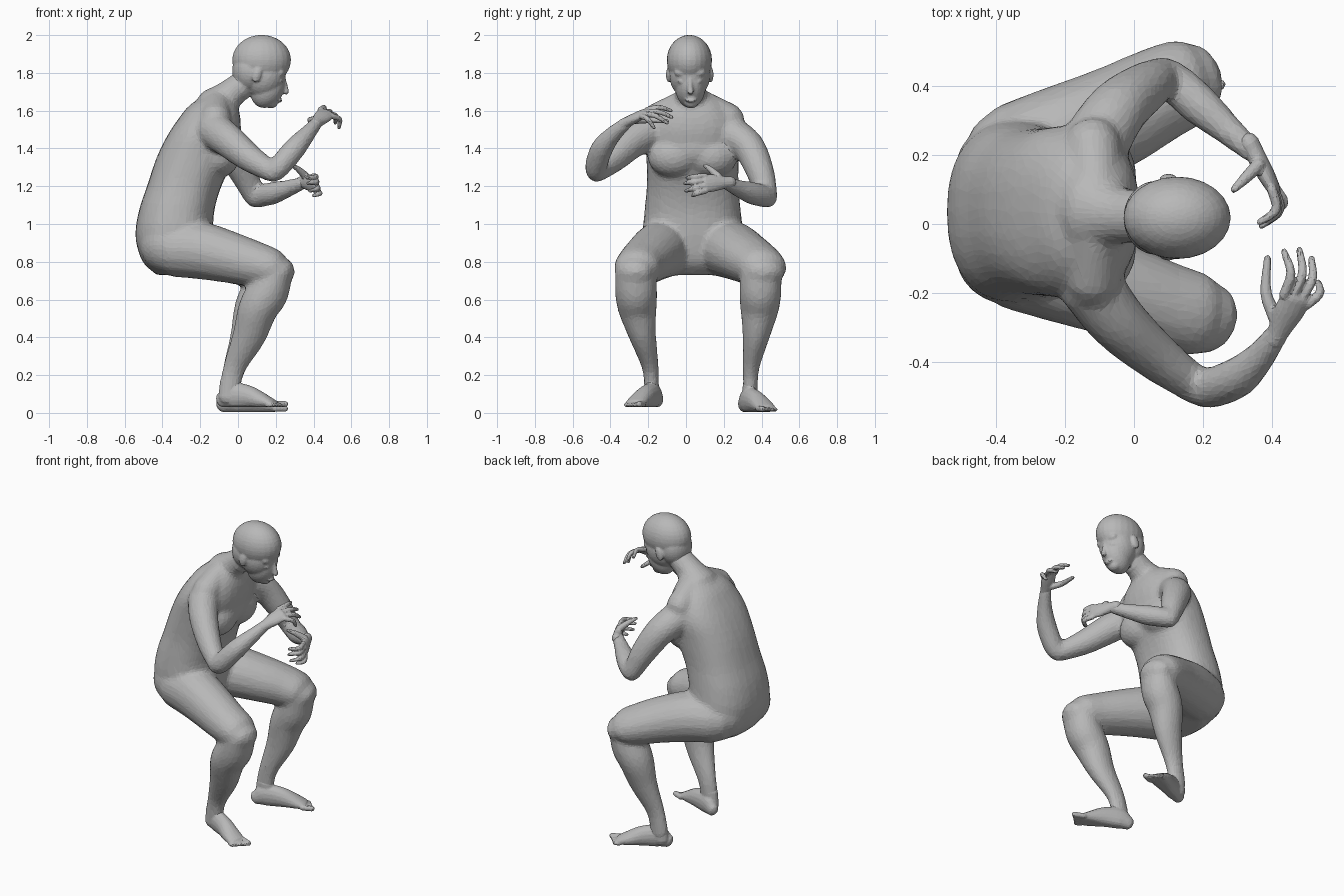
import bpy, bmesh
from math import sin, cos, pi, radians, copysign
from mathutils import Vector, Matrix

if "Cube" in bpy.data.objects:
    bpy.data.objects.remove(bpy.data.objects["Cube"])

X, Y, Z = Vector((1, 0, 0)), Vector((0, 1, 0)), Vector((0, 0, 1))
grey = bpy.data.materials.new("clay grey")
grey.use_nodes = True
grey.diffuse_color = (.48, .48, .48, 1)
grey.node_tree.nodes["Principled BSDF"].inputs["Base Color"].default_value = grey.diffuse_color


def catmull(rows, steps=4):
    """Smooth a list of (x, y, z, radius_u, radius_v) rows."""
    p = [Vector(r) for r in rows]
    p = [2 * p[0] - p[1]] + p + [2 * p[-1] - p[-2]]
    out = []
    for a, b, c, d in zip(p, p[1:], p[2:], p[3:]):
        for i in range(steps):
            t = i / steps
            out.append(b + (c - a) * t / 2 + (2 * a - 5 * b + 4 * c - d) * t * t / 2
                       + (3 * b - a - 3 * c + d) * t ** 3 / 2)
    return out + [p[-2]]


def loft(bm, rows, ref, level=False, floor=None, sides=16):
    """Closed tube of rings; ref sets the direction of radius_u.
    Level rings lie flat and are a little boxy."""
    rows = catmull(rows)
    pts = [Vector(r[:3]) for r in rows]
    last = len(rows) - 1
    power = .85 if level else 1
    rings = []
    for i, r in enumerate(rows):
        t = (pts[min(i + 1, last)] - pts[max(i - 1, 0)]).normalized()
        u = (X if level else ref - t * ref.dot(t)).normalized()
        v = Y if level else t.cross(u)
        a, b = r[3], r[4]
        stages = [(0, 1)]
        dome = [(sin(radians(k)), cos(radians(k))) for k in (35, 70)]
        if i == 0:
            stages = [(-s, c) for s, c in reversed(dome)] + stages
        if i == last:
            stages += dome
        for s, c in stages:
            lift = 0 if level else min(a, b) * s
            ring = []
            for k in range(sides):
                w = 2 * pi * k / sides
                p, q = (copysign(abs(f) ** power, f) for f in (cos(w), sin(w)))
                co = pts[i] + t * lift + (u * a * p + v * b * q) * c
                if floor is not None:
                    co.z = max(co.z, floor)
                ring.append(bm.verts.new(co))
            rings.append(ring)
    for lo, hi in zip(rings, rings[1:]):
        for k in range(sides):
            j = (k + 1) % sides
            bm.faces.new((lo[k], lo[j], hi[j], hi[k]))
    bm.faces.new(rings[0][::-1])
    bm.faces.new(rings[-1])


def ball(bm, centre, radii, pitch=0):
    m = (Matrix.Translation(centre) @ Matrix.Rotation(radians(pitch), 4, "Y")
         @ Matrix.Diagonal((*radii, 1)))
    bmesh.ops.create_uvsphere(bm, u_segments=24, v_segments=16, radius=1, matrix=m)


def finish(bm, name, voxel, smooth, keep):
    """Fuse the volumes into one skin with modelled facets."""
    bmesh.ops.recalc_face_normals(bm, faces=bm.faces)
    mesh = bpy.data.meshes.new(name)
    bm.to_mesh(mesh)
    bm.free()
    mesh.materials.append(grey)
    ob = bpy.data.objects.new(name, mesh)
    bpy.context.collection.objects.link(ob)
    fuse = ob.modifiers.new("fuse", "REMESH")
    fuse.mode, fuse.voxel_size = "VOXEL", voxel
    relax = ob.modifiers.new("relax", "SMOOTH")
    relax.factor, relax.iterations = .5, smooth
    facet = ob.modifiers.new("facet", "DECIMATE")
    facet.ratio = keep


# Torso, from the seat to the neck base
body = bmesh.new()
mid = .035
loft(body, [(-.33, mid, .73, .1, .15), (-.335, mid, .8, .17, .215), (-.34, mid, .93, .203, .262),
            (-.325, mid, 1.07, .2, .255), (-.285, mid, 1.2, .197, .243),
            (-.225, mid, 1.35, .207, .245), (-.18, mid, 1.47, .193, .25),
            (-.15, mid, 1.56, .163, .225), (-.13, mid, 1.63, .125, .17),
            (-.1, mid, 1.69, .06, .09)], X, level=True, sides=28)
loft(body, [(-.13, mid, 1.62, .1, .13), (-.045, .025, 1.685, .08, .085),
            (.05, .02, 1.76, .072, .075)], X)
ball(body, (-.1, mid, 1.4), (.108, .2, .12))
for s in (-1, 1):
    ball(body, (-.1, mid + s * .1, 1.36), (.108, .14, .115))
    ball(body, (-.36, mid + s * .12, .89), (.16, .15, .155))
    # Shoulder slope
    loft(body, [(-.11, mid + s * .06, 1.635, .07, .07), (-.12, mid + s * .19, 1.55, .09, .085)], Z)


# Legs: the right side is given, the left is turned further out
def leg(left):
    def thigh(x, y, z, a, b):
        return ((x - max(0, x) * .2, .06 + y * 1.33, z, a, b * 1.07) if left
                else (x, -y, z, a, b))

    def shin(x, y, z, a, b):
        return (x - max(0, x) * .2, .222 + y * .65, z, a, b) if left else (x, -y, z, a, b)

    loft(body, [thigh(-.34, .1, .87, .15, .15), thigh(-.2, .14, .86, .153, .15),
                thigh(-.05, .19, .825, .138, .14), thigh(.08, .235, .79, .123, .13),
                thigh(.18, .262, .765, .106, .122), thigh(.222, .27, .75, .08, .103)], Z)
    loft(body, [shin(.207, .268, .75, .085, .108), shin(.16, .264, .64, .11, .112),
                shin(.105, .257, .55, .105, .103), shin(.06, .23, .41, .09, .073),
                shin(-.015, .19, .25, .062, .046), shin(-.04, .183, .15, .058, .04),
                shin(-.045, .18, .09, .06, .042)], X)


for left in (False, True):
    leg(left)

# Arms, shoulder to elbow and elbow to wrist
loft(body, [(-.13, -.17, 1.5, .1, .095), (-.05, -.28, 1.44, .09, .086), (.06, -.38, 1.35, .075, .072),
            (.18, -.47, 1.275, .055, .055)], Z)
loft(body, [(.19, -.475, 1.275, .055, .055), (.225, -.475, 1.31, .06, .06),
            (.3, -.445, 1.4, .06, .06), (.365, -.385, 1.475, .046, .046),
            (.42, -.31, 1.54, .034, .034)], Z)
loft(body, [(-.12, .22, 1.49, .1, .095), (-.05, .33, 1.41, .09, .086), (.03, .395, 1.27, .076, .074),
            (.085, .43, 1.145, .056, .056)], X)
loft(body, [(.09, .43, 1.14, .056, .056), (.13, .4, 1.15, .06, .06), (.19, .345, 1.165, .06, .06),
            (.27, .275, 1.19, .046, .046), (.35, .205, 1.22, .034, .034)], Z)
finish(body, "body", .012, 14, .16)


# Hands: palm, four bent fingers and a thumb
def hand(name, wrist, index, pinky, tips, bend, thumb):
    bm = bmesh.new()
    wrist, index, pinky, bend = map(Vector, (wrist, index, pinky, bend))
    wide = (pinky - index).normalized()
    knuckle = (index + pinky) / 2
    loft(bm, [(*wrist.lerp(knuckle, -.3), .032, .03), (*wrist, .033, .028),
              (*wrist.lerp(knuckle, .6), .046, .025), (*knuckle, .047, .019)], wide)
    for i, tip in enumerate(tips):
        root, tip = index.lerp(pinky, i / 3), Vector(tip)
        joint = root.lerp(tip, .5) + bend
        loft(bm, [(*root, .015, .015), (*joint, .014, .014), (*tip, .01, .01)], wide, sides=10)
    a, b, c = thumb
    loft(bm, [(*a, .023, .021), (*b, .017, .017), (*c, .011, .011)], wide, sides=10)
    finish(bm, name, .006, 1, .3)


hand("right_hand", (.42, -.31, 1.54), (.435, -.205, 1.605), (.5, -.235, 1.57),
     [(.435, -.08, 1.6), (.48, -.075, 1.565), (.515, -.1, 1.535), (.535, -.17, 1.51)],
     (.02, 0, .015), [(.41, -.27, 1.55), (.383, -.2, 1.55), (.387, -.1, 1.545)])
hand("left_hand", (.35, .205, 1.22), (.4, .1, 1.255), (.41, .105, 1.175),
     [(.365, .005, 1.245), (.37, -.005, 1.215), (.38, 0, 1.175), (.4, .035, 1.15)],
     (.03, -.01, 0), [(.36, .17, 1.25), (.325, .135, 1.285), (.29, .1, 1.31)])


# Feet: wedge with a flat sole and five toes
def foot(name, side, shift, base):
    def at(x, y, z, a, b):
        return (x, shift + side * y, base + z, a, b)

    bm = bmesh.new()
    loft(bm, [at(-.08, .155, .04, .045, .036), at(-.03, .175, .06, .07, .045),
              at(.05, .21, .055, .062, .05), at(.12, .245, .036, .045, .056),
              at(.175, .267, .022, .026, .056)], Z, floor=base)
    loft(bm, [at(-.045, .18, .05, .06, .04), at(-.04, .183, .14, .055, .038)], X)
    for i in range(5):
        across = (i - 2) * .022
        x, y, reach = .175 - across * .45, .267 + across * .9, .055 - i * .007
        r = .017 if i == 0 else .013
        loft(bm, [at(x, y, r, r, r), at(x + reach, y + reach * .4, r, r, r)],
             Z, floor=base, sides=10)
    finish(bm, name, .007, 2, .3)


foot("right_foot", -1, 0, .03)
foot("left_foot", 1, .155, .005)

# Head, bowed forward: skull, jaw, chin and features
head = bmesh.new()
ball(head, (.125, .018, 1.868), (.156, .12, .133))
ball(head, (.065, .018, 1.81), (.096, .108, .115))
ball(head, (.14, .02, 1.785), (.11, .108, .125), 24)
ball(head, (.157, .023, 1.725), (.088, .08, .115), 24)
ball(head, (.175, .027, 1.648), (.038, .04, .036))
loft(head, [(.24, .022, 1.775, .012, .011), (.248, .023, 1.73, .016, .013),
            (.256, .024, 1.698, .014, .018)], X)
ball(head, (.218, .026, 1.656), (.017, .032, .012), 24)
for s in (-1, 1):
    ball(head, (.224, .02 + s * .043, 1.802), (.026, .04, .024), 20)
    ball(head, (.223, .02 + s * .044, 1.757), (.018, .022, .012), 20)
    ball(head, (.1, .02 + s * .112, 1.79), (.024, .014, .042), 15)
loft(head, [(.0, .02, 1.71, .07, .075), (.07, .02, 1.79, .07, .075)], X)
finish(head, "head", .007, 5, .25)
